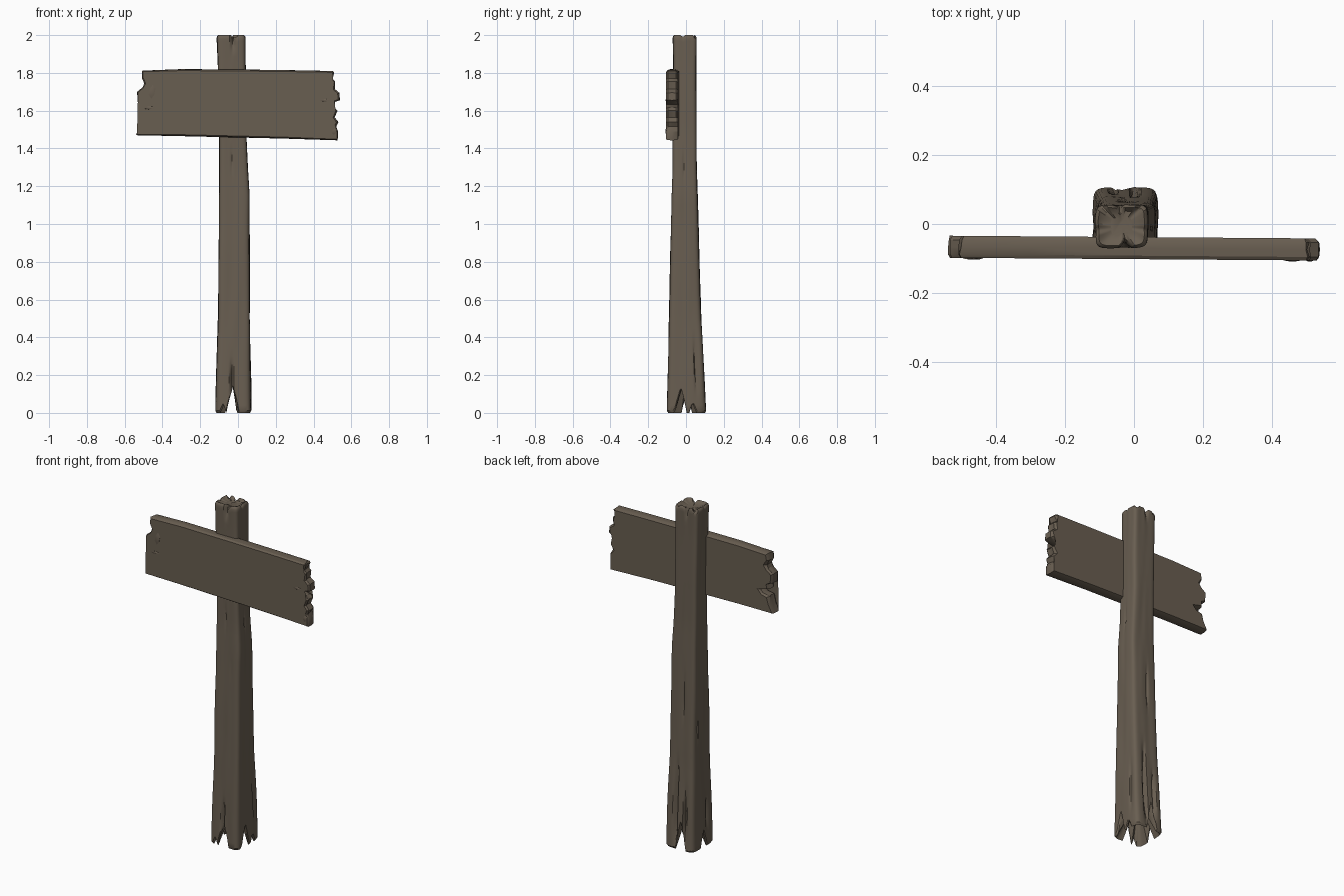
import bpy, bmesh, math, random
from mathutils import Vector, noise

if "Cube" in bpy.data.objects:
    bpy.data.objects.remove(bpy.data.objects["Cube"])

random.seed(4)
wood = bpy.data.materials.new("weathered brown wood")
wood.diffuse_color = (0.14, 0.112, 0.082, 1)
wood.use_nodes = True
wood.node_tree.nodes["Principled BSDF"].inputs["Base Color"].default_value = wood.diffuse_color


def finish(bm, name, angle=35):
    bmesh.ops.recalc_face_normals(bm, faces=bm.faces)
    me = bpy.data.meshes.new(name)
    bm.to_mesh(me)
    bm.free()
    ob = bpy.data.objects.new(name, me)
    bpy.context.collection.objects.link(ob)
    me.materials.append(wood)
    bpy.ops.object.select_all(action='DESELECT')
    ob.select_set(True)
    bpy.context.view_layer.objects.active = ob
    bpy.ops.object.shade_smooth_by_angle(angle=math.radians(angle))
    return ob


def loft(bm, rings):
    rows = [[bm.verts.new(p) for p in r] for r in rings]
    n = len(rows[0])
    for a, b in zip(rows, rows[1:]):
        for i in range(n):
            j = (i + 1) % n
            bm.faces.new((a[i], a[j], b[j], b[i]))
    return rows


# ---- post: rounded square loft with split foot, cracks and worn top
# z, x min, x max, y min, y max
PROFILE = [(0, -.12, .07, -.10, .108), (.2, -.115, .068, -.095, .097),
           (.5, -.105, .063, -.09, .08), (1.0, -.10, .06, -.078, .066),
           (1.15, -.10, .061, -.075, .062), (1.3, -.10, .052, -.07, .057),
           (1.5, -.10, .044, -.07, .055), (1.85, -.107, .04, -.068, .055),
           (2.0, -.113, .04, -.07, .056)]
# angle, half width, height of the splits in the foot (front is 270)
SPLITS = [(268, 20, .14), (343, 16, .13), (18, 9, .05), (97, 18, .17),
          (180, 16, .10), (240, 7, .04)]
# angle, half width, depth of the dips in the top rim
DIPS = [(285, 14, .025), (95, 14, .022), (130, 9, .02), (50, 10, .015),
        (190, 14, .01), (350, 12, .01)]
# angle, half width, z low, z high, depth of the cracks
CRACKS = [(265, 7, .08, .28, .02), (265, 7, 1.28, 1.40, .012), (290, 6, 1.0, 1.08, .004),
          (75, 9, .02, .52, .03), (112, 7, .05, .36, .02), (355, 6, 1.26, 1.37, .008),
          (30, 7, .08, .42, .012), (150, 6, .6, .8, .01), (100, 6, .75, 1.02, .01),
          (200, 7, .08, .3, .012), (278, 14, 1.91, 2.06, .025), (95, 10, 1.93, 2.06, .02)]


def near(a, b):
    return abs((a - b + 180) % 360 - 180)


def tooth(table, a):
    return max([h * max(0, 1 - near(a, c) / w) ** .8 for c, w, h in table])


def bounds(z):
    z = min(max(z, 0), 2)
    for p, q in zip(PROFILE, PROFILE[1:]):
        if z <= q[0]:
            t = (z - p[0]) / (q[0] - p[0])
            return [u + (v - u) * t for u, v in zip(p[1:], q[1:])]


def post_point(a, z, scale=1.0):
    foot, drop = tooth(SPLITS, a), tooth(DIPS, a)
    zz = z
    if z < .3:
        zz += foot * (1 - z / .3)
    if z > 1.85:
        zz -= drop * (z - 1.85) / .15
    x0, x1, y0, y1 = bounds(zz)
    c, s = math.cos(math.radians(a)), math.sin(math.radians(a))
    r = (abs(c) ** 7 + abs(s) ** 7) ** (-1 / 7)
    cut = sum(d * max(0, 1 - near(a, ca) / w) * math.sin(math.pi * (zz - lo) / (hi - lo))
              for ca, w, lo, hi, d in CRACKS if lo < zz < hi)
    wob = .003 * noise.noise(Vector((c * 2, s * 2, zz * 3)))
    k = r * scale * (1 - (cut - wob) / .08)
    return ((x0 + x1) / 2 + (x1 - x0) / 2 * k * c, (y0 + y1) / 2 + (y1 - y0) / 2 * k * s, zz)


N = 90
angles = [i * 360 / N for i in range(N)]
levels = [.012, .04, .08, .12, .16, .2, .25, .3] + [.3 + .05 * i for i in range(1, 32)] \
    + [1.89, 1.92, 1.95, 1.97, 1.985]
rings = []
for scale, z in [(.35, .16), (.55, .09)]:          # hollow between the splinters
    rings.append([(*post_point(a, 0, scale)[:2], z + .4 * tooth(SPLITS, a)) for a in angles])
rings.append([post_point(a, 0, .93) for a in angles])
rings += [[post_point(a, z) for a in angles] for z in levels]
rings += [[post_point(a, z, s) for a in angles] for z, s in [(1.995, .95), (2.0, .87)]]
for scale, z in [(.7, 1.99), (.4, 1.985)]:         # uneven end grain
    rings.append([(*post_point(a, 2, scale)[:2],
                   z - .3 * tooth(DIPS, a) + .006 * noise.noise(Vector((a / 40, scale * 5, 0))))
                  for a in angles])
bm = bmesh.new()
rows = loft(bm, rings)
bm.faces.new(rows[0])
bm.faces.new(rows[-1])
finish(bm, "post", 32)

# ---- sign board: broken-ended outline lofted through its thickness
left = [(-.508, 1.812), (-.512, 1.775), (-.498, 1.745), (-.508, 1.725), (-.537, 1.70),
        (-.535, 1.645), (-.505, 1.632), (-.512, 1.605), (-.45, 1.592), (-.47, 1.575),
        (-.515, 1.565), (-.525, 1.52), (-.542, 1.47)]
bottom = [(-.3, 1.465), (0, 1.458), (.25, 1.452)]
right = [(.53, 1.443), (.532, 1.49), (.522, 1.515), (.532, 1.54), (.515, 1.565),
         (.528, 1.60), (.51, 1.618), (.43, 1.632), (.515, 1.645), (.54, 1.655),
         (.538, 1.695), (.515, 1.715), (.518, 1.755), (.502, 1.77), (.512, 1.80), (.505, 1.81)]
top = [(.25, 1.815), (0, 1.818), (-.3, 1.82)]
outline = [Vector(p) for p in left + bottom + right + top]


def board_ring(y, inset, jitter):
    ring = []
    n = len(outline)
    for i, p in enumerate(outline):
        e1 = (p - outline[i - 1]).normalized()
        e2 = (outline[(i + 1) % n] - p).normalized()
        nrm = Vector((-e1.y, e1.x)) + Vector((-e2.y, e2.x))
        q = p + nrm.normalized() * inset
        if abs(p.x) > .4:
            q.x -= math.copysign(random.uniform(0, jitter), p.x)
        ring.append((q.x, y - .004 * (q.x / .54), q.y))
    return ring


bm = bmesh.new()
rows = loft(bm, [board_ring(-.102, .008, .004), board_ring(-.092, .001, .003),
                 board_ring(-.07, 0, .010), board_ring(-.05, .001, .010),
                 board_ring(-.038, .008, .012)])
front_face, back_face = bm.faces.new(rows[0]), bm.faces.new(rows[-1])
bmesh.ops.triangulate(bm, faces=[front_face, back_face])
finish(bm, "sign_board", 30)


# ---- shallow splinter chips lying on the board: x, y, z, half width, half height
bm = bmesh.new()
for x, y, z, sx, sz in [(-.455, -.099, 1.70, .018, .036), (.51, -.1045, 1.49, .014, .02),
                        (-.47, -.099, 1.615, .03, .008), (.46, -.1045, 1.655, .03, .007)]:
    for v in bmesh.ops.create_icosphere(bm, subdivisions=1, radius=1)["verts"]:
        v.co = Vector((x + v.co.x * sx + v.co.z * .004, y + v.co.y * .0045, z + v.co.z * sz))
finish(bm, "board_splinters")
